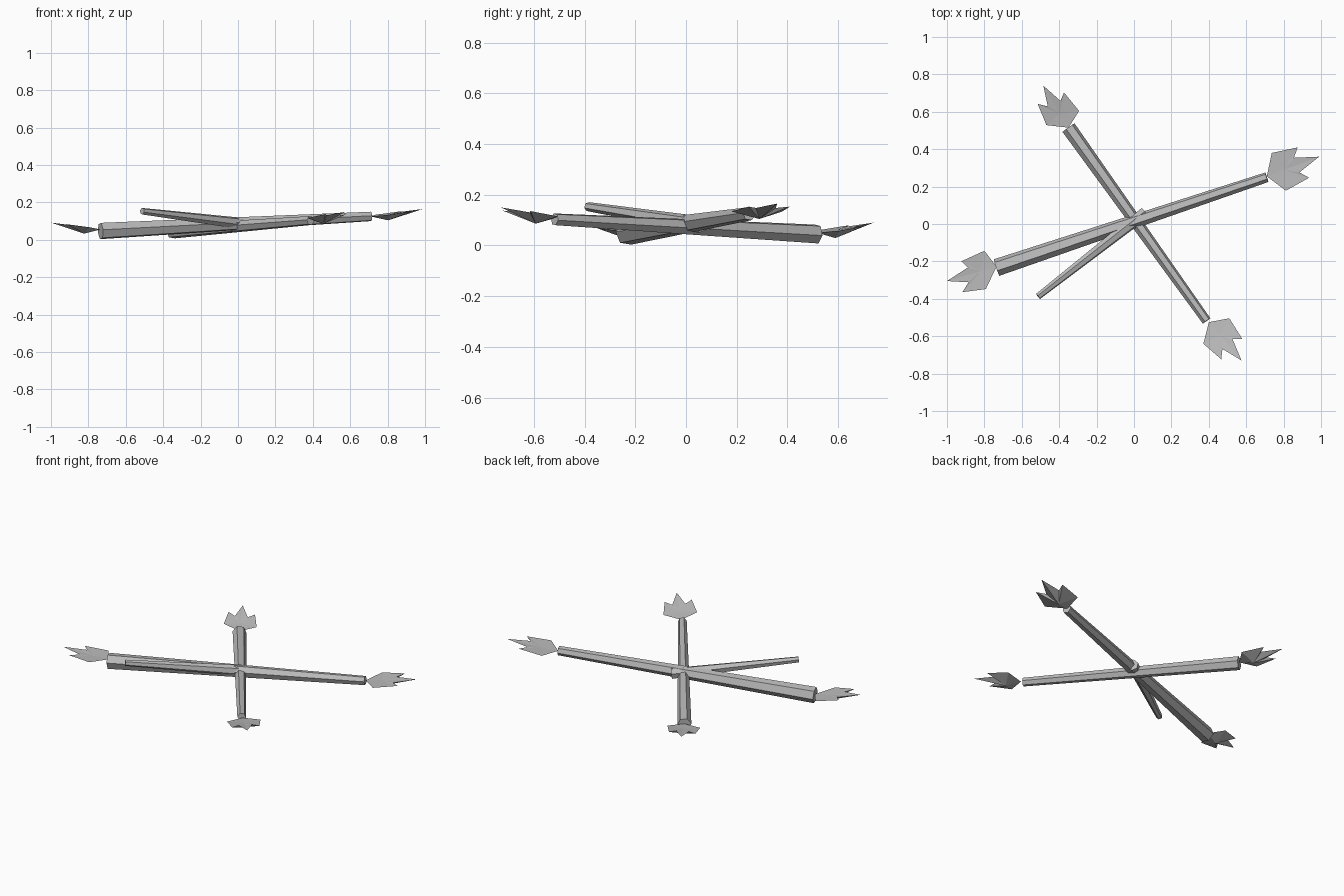
import bpy, bmesh, math
from mathutils import Vector

if "Cube" in bpy.data.objects:
    bpy.data.objects.remove(bpy.data.objects["Cube"])

grey = bpy.data.materials.new("pale grey")
grey.diffuse_color = (0.5, 0.5, 0.5, 1)
grey.use_nodes = True
grey.node_tree.nodes["Principled BSDF"].inputs["Base Color"].default_value = grey.diffuse_color


def finish(bm, name):
    bmesh.ops.recalc_face_normals(bm, faces=bm.faces[:])
    mesh = bpy.data.meshes.new(name)
    bm.to_mesh(mesh)
    bm.free()
    mesh.materials.append(grey)
    ob = bpy.data.objects.new(name, mesh)
    bpy.context.scene.collection.objects.link(ob)


# Tapered six-sided stick between two points
def stick(name, a, b, ra, rb, roll):
    a, b = Vector(a), Vector(b)
    d = (b - a).normalized()
    side = d.cross(Vector((0, 0, 1))).normalized()
    up = side.cross(d)
    bm = bmesh.new()
    rings = []
    for p, r in ((a, ra), (b, rb)):
        ring = []
        for i in range(6):
            t = roll + i * math.tau / 6
            ring.append(bm.verts.new(p + r * (side * math.cos(t) + up * math.sin(t))))
        rings.append(ring)
        bm.faces.new(ring)
    for i in range(6):
        j = (i + 1) % 6
        bm.faces.new((rings[0][i], rings[0][j], rings[1][j], rings[1][i]))
    finish(bm, name)


# Three-pointed leaf with a faceted keel underneath
def leaf(name, base, tip, skew):
    base, tip = Vector(base), Vector(tip)
    along = tip - base
    side = Vector((-along.y, along.x, 0))
    half = [(0.23, 0.36), (0.70, 0.29), (0.57, 0.14)]
    outline = [(0, 0)] + half + [(1, 0)] + [(u, -v) for u, v in reversed(half)]
    bm = bmesh.new()
    rim = [bm.verts.new(base + along * (u + skew * v) + side * v) for u, v in outline]
    for drop in (0.004, 0.034):
        hub = bm.verts.new(base + along * 0.33 - Vector((0, 0, drop)))
        for i in range(len(rim)):
            bm.faces.new((rim[i], rim[(i + 1) % len(rim)], hub))
    finish(bm, name)


# Crossing sticks
stick("long_stick", (-0.735, -0.233, 0.047), (0.71, 0.25, 0.125), 0.047, 0.027, 0.15)
stick("cross_stick", (-0.35, 0.515, 0.045), (0.388, -0.518, 0.103), 0.04, 0.025, 0.15)
stick("short_stick", (0.06, 0.06, 0.082), (-0.513, -0.387, 0.153), 0.033, 0.018, 0.3)

# Leaves on the stick ends
leaf("right_leaf", (0.71, 0.255, 0.125), (0.99, 0.36, 0.165), 0)
leaf("left_leaf", (-0.735, -0.228, 0.055), (-1.0, -0.305, 0.092), 0.25)
leaf("back_leaf", (-0.35, 0.515, 0.05), (-0.485, 0.74, 0.09), 0.13)
leaf("front_leaf", (0.40, -0.525, 0.105), (0.575, -0.73, 0.15), -0.07)
